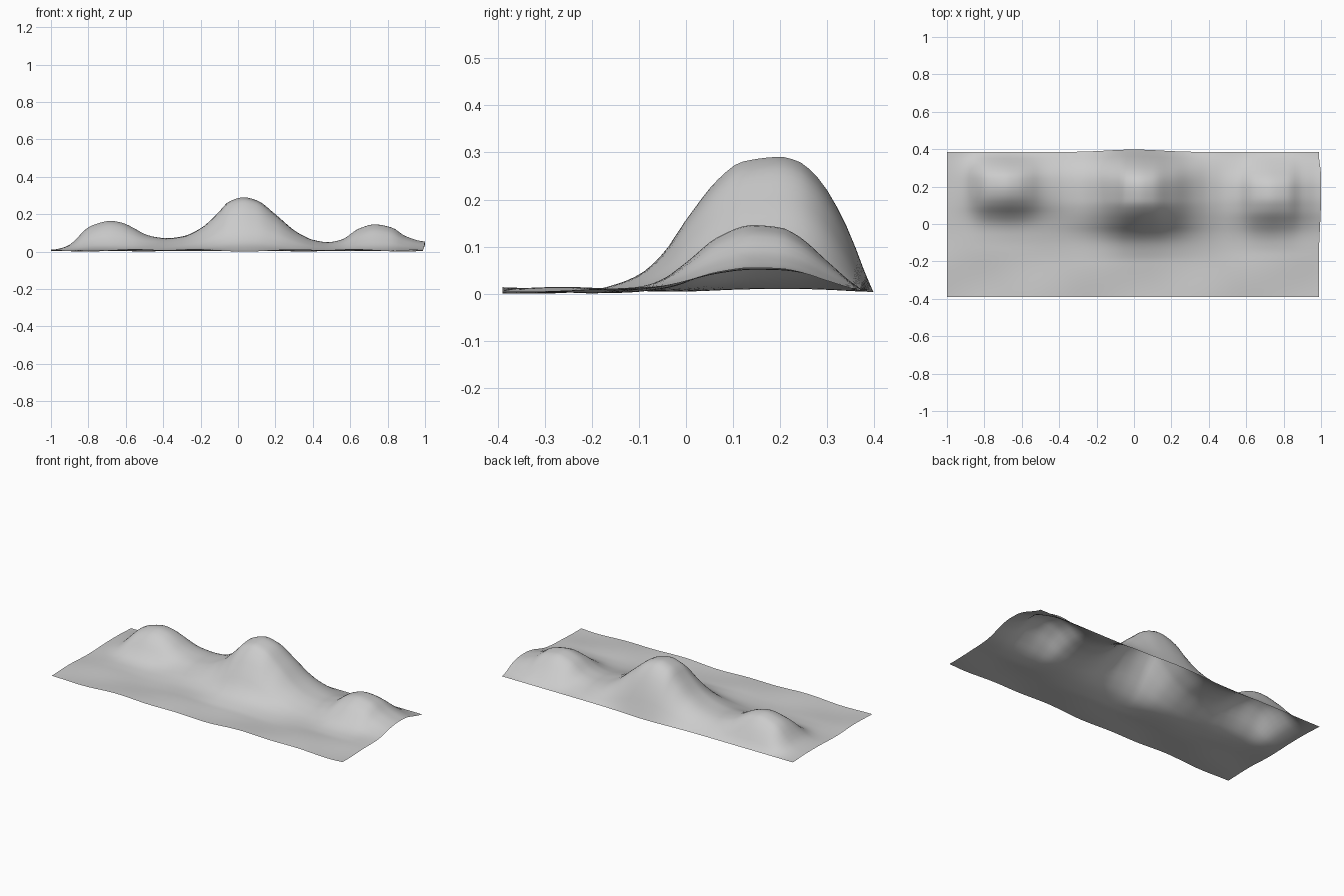
import bpy, bmesh, math

if "Cube" in bpy.data.objects:
    bpy.data.objects.remove(bpy.data.objects["Cube"])

NX, NY = 100, 44

# Ridge height along x
RIDGE = [(-1, .015), (-.95, .023), (-.9, .042), (-.86, .078), (-.82, .12), (-.78, .146),
         (-.68, .17), (-.62, .16), (-.56, .133), (-.5, .1), (-.45, .085), (-.38, .077),
         (-.3, .086), (-.2, .13), (-.1, .22), (-.05, .272), (.03, .296), (.1, .28),
         (.2, .205), (.3, .12), (.35, .09), (.4, .069), (.48, .056), (.55, .068),
         (.65, .13), (.73, .151), (.82, .135), (.9, .086), (1, .06)]
# Cross-sections along y (0..1) for the left, middle and right hills
LEFT = [(-.4, 0), (-.12, 0), (-.05, .04), (0, .14), (.05, .38), (.1, .72), (.15, .93),
        (.2, 1), (.25, .95), (.3, .7), (.35, .27), (.385, 0), (.4, 0)]
MIDDLE = [(-.4, 0), (-.2, 0), (-.15, .035), (-.1, .11), (-.05, .27), (0, .53), (.07, .84),
          (.12, .965), (.2, 1), (.24, .965), (.28, .84), (.32, .59), (.36, .23), (.385, 0), (.4, 0)]
RIGHT = [(-.4, 0), (-.16, 0), (-.1, .06), (-.05, .19), (0, .44), (.07, .83), (.14, 1),
         (.2, .965), (.24, .83), (.3, .46), (.36, .1), (.385, 0), (.4, 0)]


def curve(pts, t):
    """Smooth interpolation through a list of points."""
    t = min(max(t, pts[0][0]), pts[-1][0])
    i = next((k for k in range(len(pts) - 1) if t <= pts[k + 1][0]), len(pts) - 2)

    def slope(k):
        if k == 0 or k == len(pts) - 1:
            return 0
        a = (pts[k][1] - pts[k - 1][1]) / (pts[k][0] - pts[k - 1][0])
        b = (pts[k + 1][1] - pts[k][1]) / (pts[k + 1][0] - pts[k][0])
        return 0 if a * b <= 0 else 2 * a * b / (a + b)
    (x0, y0), (x1, y1) = pts[i], pts[i + 1]
    h = x1 - x0
    u = (t - x0) / h
    return (y0 * (1 + 2 * u) * (1 - u) ** 2 + h * slope(i) * u * (1 - u) ** 2
            + y1 * u * u * (3 - 2 * u) + h * slope(i + 1) * u * u * (u - 1))


def smooth(a, b, t):
    t = min(max((t - a) / (b - a), 0), 1)
    return t * t * (3 - 2 * t)


def height(x, y):
    wl, wr = 1 - smooth(-.6, -.25, x), smooth(.3, .6, x)
    s = wl * curve(LEFT, y) + wr * curve(RIGHT, y) + (1 - wl - wr) * curve(MIDDLE, y)
    # low ripples on the plain in front
    plain = 1 - smooth(-.25, .1, y)
    base = .009 + plain * (.003 + .004 * math.sin(7 * x - 13 * y) + .003 * math.sin(15 * x + 9 * y + 1))
    return base + max(curve(RIDGE, x) - base, 0) * s


# Terrain sheet
bm = bmesh.new()
rows = []
for j in range(NY + 1):
    row = []
    for i in range(NX + 1):
        x, v = -1 + 2 * i / NX, j / NY
        y = -.39 + .775 * v
        z = height(x, y)
        # back edge bulges behind the main hill, right edge is slightly curved
        py = y + .013 * math.exp(-(x / .2) ** 2) * smooth(.25, .385, y)
        px = x - .012 * smooth(.8, 1, x) * (1 - smooth(-.2, .15, y) + smooth(.25, .385, y))
        row.append(bm.verts.new((px, py, z)))
    rows.append(row)
for a, b in zip(rows, rows[1:]):
    for i in range(NX):
        bm.faces.new((a[i], a[i + 1], b[i + 1], b[i])).smooth = True
low = min(v.co.z for v in bm.verts)
for v in bm.verts:
    v.co.z -= low
mesh = bpy.data.meshes.new("hill_terrain")
bm.to_mesh(mesh)
bm.free()

# Stone grey
mat = bpy.data.materials.new("light grey")
mat.diffuse_color = (.6, .6, .6, 1)
mat.use_nodes = True
mat.node_tree.nodes["Principled BSDF"].inputs["Base Color"].default_value = mat.diffuse_color
mesh.materials.append(mat)
obj = bpy.data.objects.new("hill_terrain", mesh)
bpy.context.collection.objects.link(obj)
